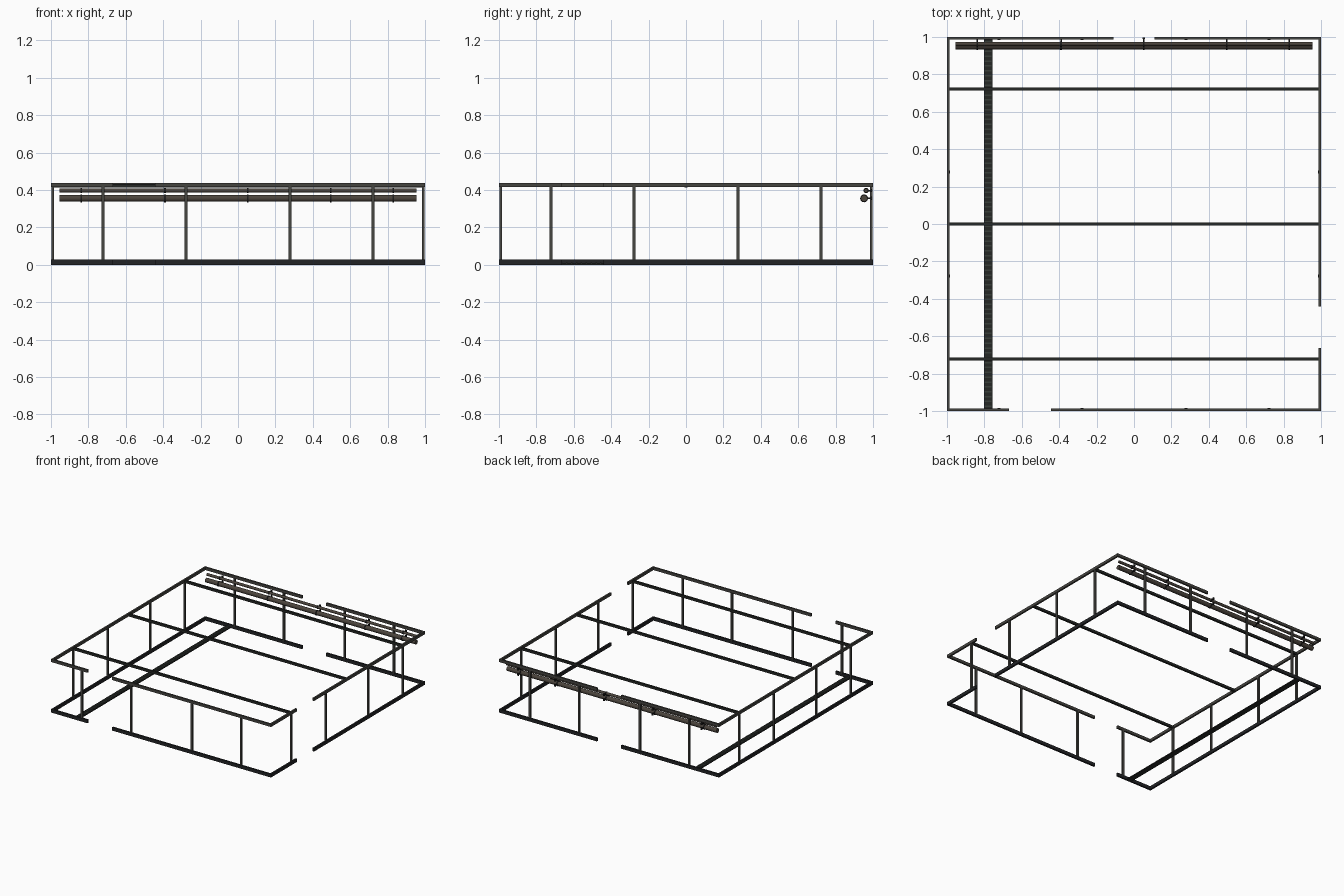
import bpy, bmesh, math
from mathutils import Matrix, Vector

if "Cube" in bpy.data.objects:
    bpy.data.objects.remove(bpy.data.objects["Cube"])


def material(name, rgb):
    m = bpy.data.materials.new(name)
    m.diffuse_color = (*rgb, 1)
    m.use_nodes = True
    m.node_tree.nodes["Principled BSDF"].inputs["Base Color"].default_value = m.diffuse_color
    return m


TRIM = material("warm grey trim", (0.060, 0.058, 0.051))
SKIRT = material("blackish skirting", (0.016, 0.017, 0.019))
BEAM = material("dark beam", (0.018, 0.020, 0.018))
PIPE = material("brown grey pipe", (0.070, 0.058, 0.046))
CLAMP = material("black clamp", (0.012, 0.012, 0.012))
SLAT = material("grate slat", (0.042, 0.050, 0.043))


def boxes(name, spans, mat):
    """One object made of boxes given as (x0, x1, y0, y1, z0, z1)."""
    bm = bmesh.new()
    for x0, x1, y0, y1, z0, z1 in spans:
        mx = Matrix.Translation(((x0 + x1) / 2, (y0 + y1) / 2, (z0 + z1) / 2)) \
            @ Matrix.Diagonal((x1 - x0, y1 - y0, z1 - z0, 1))
        bmesh.ops.create_cube(bm, size=1, matrix=mx)
    me = bpy.data.meshes.new(name)
    bm.to_mesh(me)
    bm.free()
    me.materials.append(mat)
    ob = bpy.data.objects.new(name, me)
    bpy.context.collection.objects.link(ob)
    return ob


def rod(name, x0, x1, y, z, r, mat):
    """Cylinder running along x."""
    bpy.ops.mesh.primitive_cylinder_add(vertices=16, radius=r, depth=x1 - x0,
                                        location=((x0 + x1) / 2, y, z),
                                        rotation=(0, math.pi / 2, 0))
    ob = bpy.context.object
    ob.name = name
    ob.data.materials.append(mat)
    bpy.ops.object.shade_smooth_by_angle(angle=math.radians(40))


T = 0.014          # trim thickness
TOP = 0.438        # overall height


def wall_runs(z0, z1):
    """Perimeter strips, broken at the three doorways."""
    i = 1 - T
    return [
        (-1, -0.668, -1, -i, z0, z1), (-0.445, 1, -1, -i, z0, z1),      # front
        (-1, -0.11, i, 1, z0, z1), (0.11, 1, i, 1, z0, z1),             # back
        (-1, -i, -i, i, z0, z1),                                        # left
        (i, 1, -i, -0.663, z0, z1), (i, 1, -0.44, i, z0, z1),           # right
    ]


# Skirting and cornice
boxes("skirting", wall_runs(0, 0.027), SKIRT)
boxes("cornice", wall_runs(0.415, TOP), TRIM)

# Wall posts, four per wall
posts = []
h = 0.008
for a in (-0.723, -0.277, 0.277, 0.723):
    for s in (-1, 1):
        c = s * 0.991
        posts.append((a - h, a + h, c - 0.007, c + 0.007, 0.02, 0.42))
        posts.append((c - 0.007, c + 0.007, a - h, a + h, 0.02, 0.42))
boxes("wall_posts", posts, TRIM)

# Ceiling beams
boxes("ceiling_beams", [(-0.99, 0.99, y - h, y + h, 0.413, 0.433)
                        for y in (-0.723, 0, 0.723)], BEAM)

# Floor drain grate: base channel plus cross slats
boxes("grate_base", [(-0.803, -0.757, -0.986, 0.986, 0, 0.008)], BEAM)
n = 76
boxes("grate_slats", [(-0.799, -0.761, y - 0.004, y + 0.004, 0.008, 0.012)
                      for y in (-0.975 + 1.95 * k / (n - 1) for k in range(n))], SLAT)

# Pipes along the back wall, with clamps and wall brackets
brackets = []
for label, y, z, r in (("large", 0.952, 0.355, 0.018), ("small", 0.963, 0.397, 0.011)):
    rod(label + "_pipe", -0.955, 0.955, y, z, r, PIPE)
    for x in (-0.838, -0.39, 0.052, 0.496, 0.83):
        rod(label + "_pipe_clamp", x - 0.005, x + 0.005, y, z, r + 0.003, CLAMP)
        brackets.append((x - 0.004, x + 0.004, y + r, 0.994, z - 0.004, z + 0.004))
        brackets.append((x - 0.006, x + 0.006, 0.989, 0.997, z - 0.009, z + 0.009))
boxes("pipe_brackets", brackets, CLAMP)
